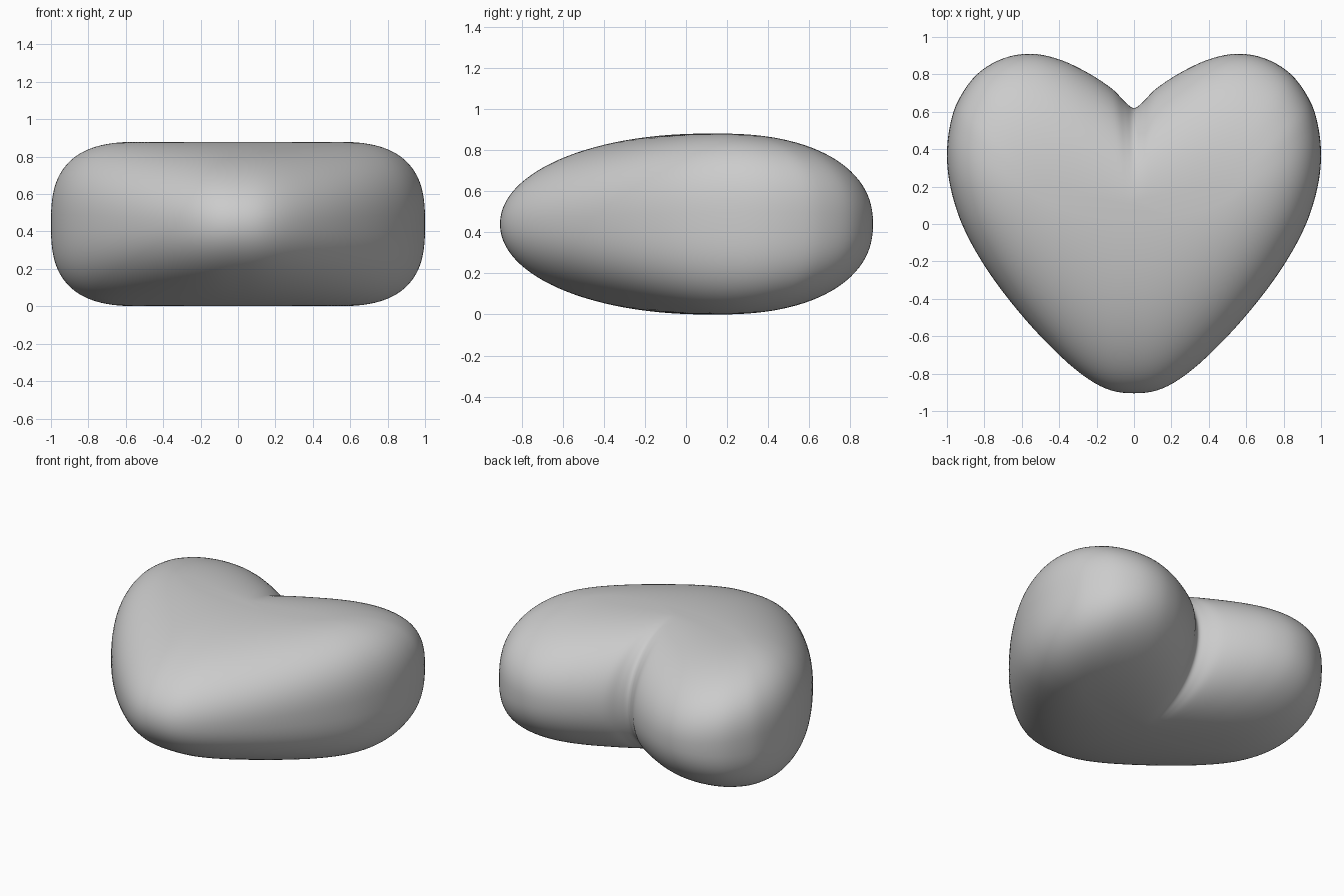
import bpy, bmesh
from math import sin, cos, pi
from mathutils import Vector

if "Cube" in bpy.data.objects:
    bpy.data.objects.remove(bpy.data.objects["Cube"])

# right half of the heart outline, from the cleft round to the tip
HALF = [(0, .62), (.05, .655), (.12, .725), (.25, .81), (.4, .88), (.55, .91),
        (.7, .885), (.84, .80), (.94, .66), (.985, .52), (1, .36), (.98, .19),
        (.92, .0), (.82, -.19), (.68, -.39), (.5, -.6), (.31, -.78),
        (.15, -.88), (0, -.905)]
MID = 0.44      # half of the height
SUB = 5         # outline smoothing steps
RINGS = 28      # rings from top to middle


def spline(points):
    """Closed Catmull-Rom curve through the points."""
    n, out = len(points), []
    for i in range(n):
        a, b, c, d = (points[(i + k) % n] for k in (-1, 0, 1, 2))
        for j in range(SUB):
            t = j / SUB
            out.append(.5 * (2 * b + (c - a) * t + (2 * a - 5 * b + 4 * c - d) * t * t
                             + (3 * b - a - 3 * c + d) * t ** 3))
    return out


half = [Vector(p) for p in HALF]
outline = spline(half + [Vector((-p.x, p.y)) for p in reversed(half[1:-1])])

# puffed body: rings shrink to a short flat ridge on top and underneath
bm = bmesh.new()
rings = []
for k in range(1, 2 * RINGS):
    a = pi * k / (2 * RINGS)
    ring = []
    for p in outline:
        e = 2 / (2.05 + .75 * p.x ** 2)
        s = sin(a) ** e
        h = abs(cos(a)) ** e * (1 if cos(a) > 0 else -1)
        core = Vector((.5 * p.x, .1 + .06 * abs(p.x) ** 2))
        q = core.lerp(p, s)
        ring.append(bm.verts.new((q.x, q.y, MID + MID * h)))
    rings.append(ring)
n = len(outline)
for r0, r1 in zip(rings, rings[1:]):
    for i in range(n):
        j = (i + 1) % n
        bm.faces.new((r0[i], r0[j], r1[j], r1[i]))
bm.faces.new(rings[0])
bm.faces.new(rings[-1])
bmesh.ops.recalc_face_normals(bm, faces=bm.faces)
for f in bm.faces:
    f.smooth = True

mesh = bpy.data.meshes.new("heart")
bm.to_mesh(mesh)
bm.free()
heart = bpy.data.objects.new("heart", mesh)
bpy.context.collection.objects.link(heart)
